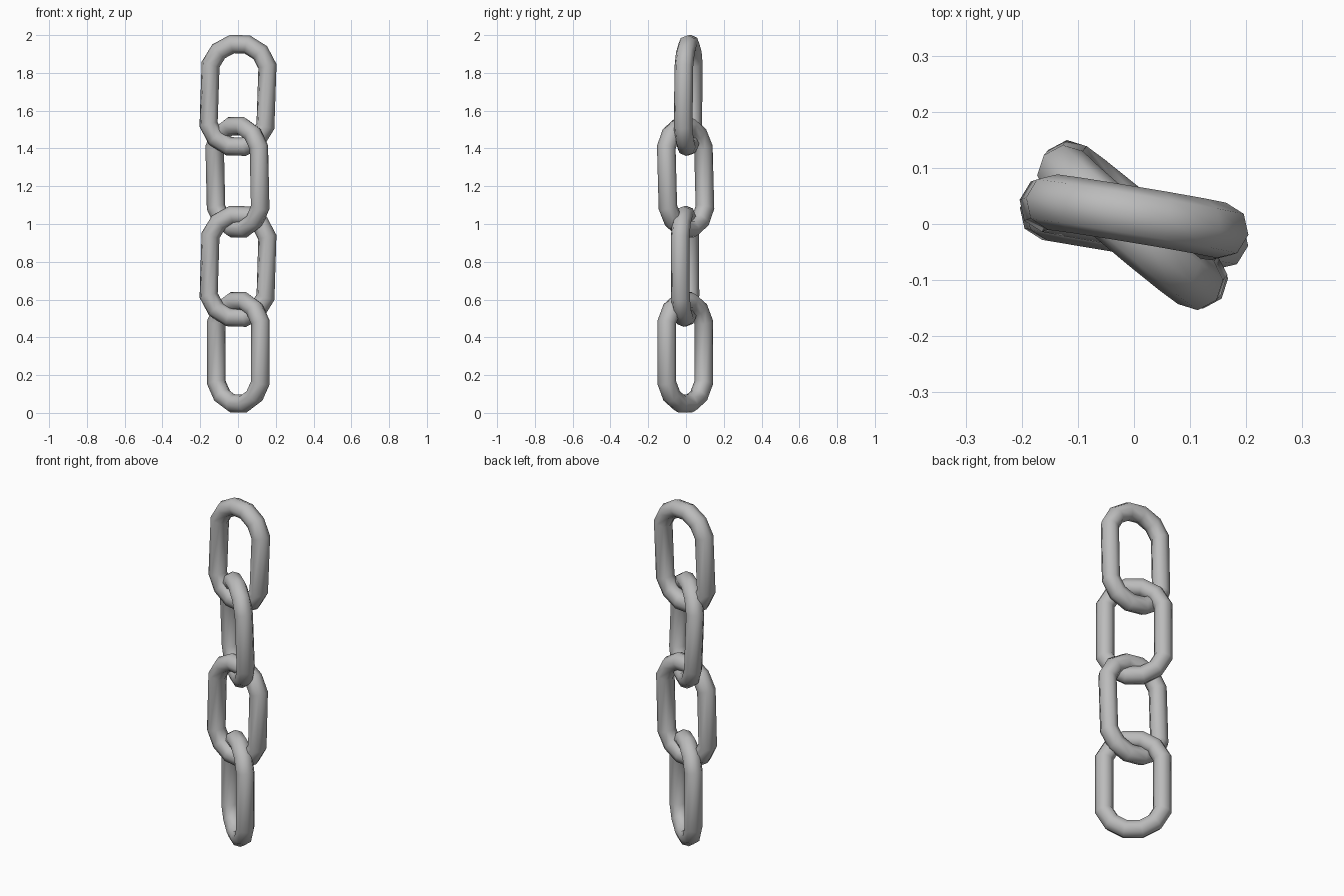
import bpy, bmesh, math
from mathutils import Euler, Matrix, Vector

cube = bpy.data.objects.get("Cube")
if cube:
    bpy.data.objects.remove(cube, do_unlink=True)

# Plain grey steel
steel = bpy.data.materials.new("grey_steel")
steel.use_nodes = True
grey = (0.5, 0.5, 0.5, 1)
steel.diffuse_color = grey
steel.node_tree.nodes["Principled BSDF"].inputs["Base Color"].default_value = grey

BEND_RADIUS = 0.158   # centre line of the rounded ends
WIRE_RADIUS = 0.05
STRETCH = 0.118       # half length of the straight sides
STEPS, SIDES = 12, 8


def chain_link(name, centre, roll, tilt, yaw):
    """Low-poly ring pulled apart at the middle into an oval link."""
    bm = bmesh.new()
    rings = []
    for i in range(STEPS):
        a = math.tau * (i + 0.5) / STEPS
        out = Vector((math.cos(a), 0, math.sin(a)))
        shift = Vector((0, 0, math.copysign(STRETCH, out.z)))
        ring = []
        for j in range(SIDES):
            b = math.tau * j / SIDES
            p = out * (BEND_RADIUS + WIRE_RADIUS * math.cos(b)) + shift
            p.y = WIRE_RADIUS * math.sin(b)
            ring.append(bm.verts.new(p))
        rings.append(ring)
    for i in range(STEPS):
        r, s = rings[i], rings[(i + 1) % STEPS]
        for j in range(SIDES):
            k = (j + 1) % SIDES
            bm.faces.new((r[j], r[k], s[k], s[j]))
    bmesh.ops.recalc_face_normals(bm, faces=bm.faces[:])
    turn = Euler([math.radians(v) for v in (tilt, roll, yaw)], 'XYZ').to_matrix().to_4x4()
    bm.transform(Matrix.Translation(centre) @ turn)
    mesh = bpy.data.meshes.new(name)
    bm.to_mesh(mesh)
    bm.free()
    mesh.materials.append(steel)
    mesh.shade_smooth()
    obj = bpy.data.objects.new(name, mesh)
    bpy.context.collection.objects.link(obj)


# Four interlocked links, alternately turned
chain_link("top_link", (0, 0.012, 1.681), 1.8, -1, -9.5)
chain_link("upper_middle_link", (-0.003, -0.002, 1.247), 0, 2, -40)
chain_link("lower_middle_link", (0, -0.005, 0.776), 1.8, 0, -9.5)
chain_link("bottom_link", (0.002, -0.004, 0.32), 0, 0, -40)
